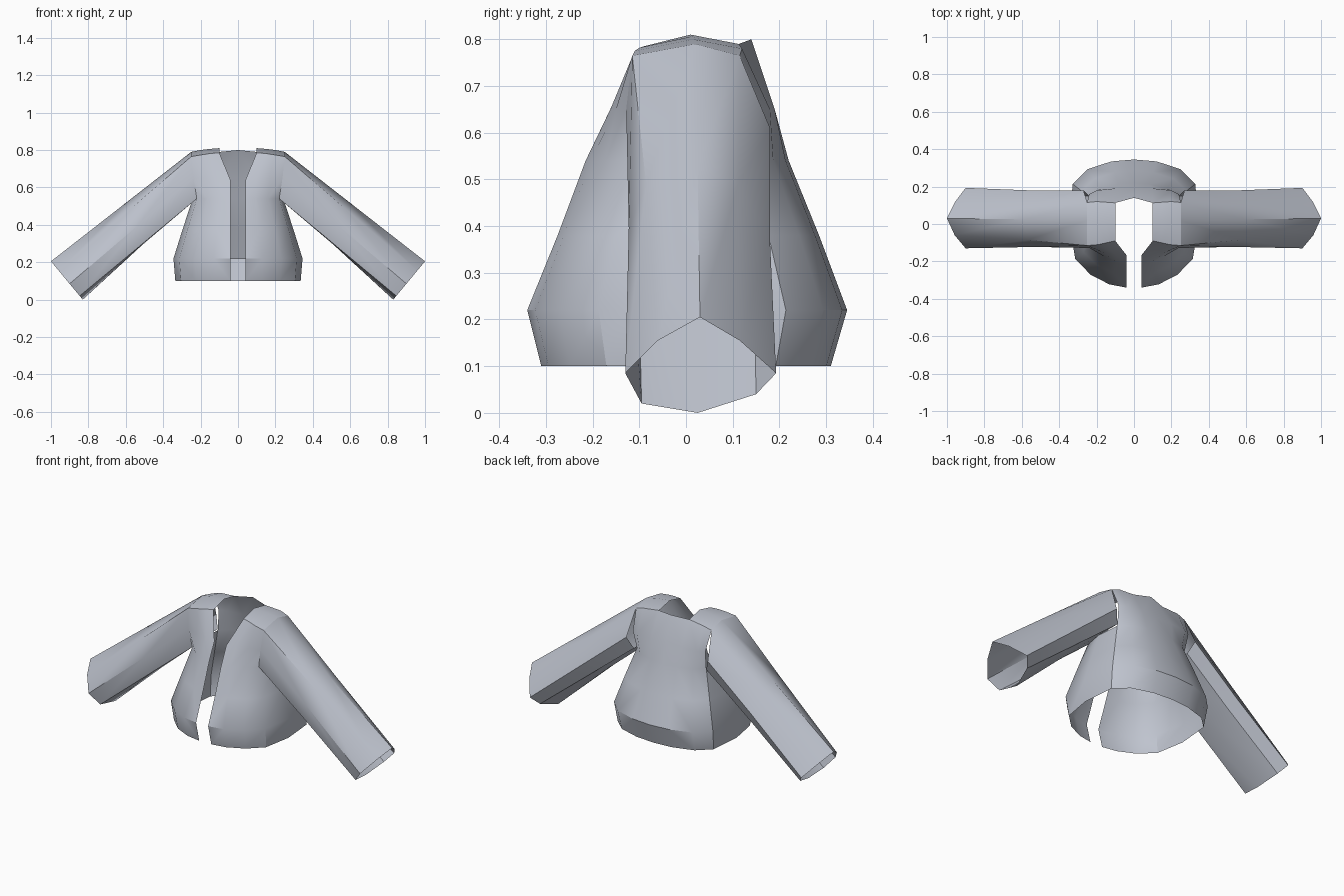
import bpy
import bmesh
from math import radians
from mathutils import Vector

cube = bpy.data.objects.get("Cube")
if cube:
    bpy.data.objects.remove(cube, do_unlink=True)

# One plain cloth colour
cloth = bpy.data.materials.new("blue_grey_cloth")
cloth.use_nodes = True
cloth.diffuse_color = (0.52, 0.55, 0.62, 1)
shader = next(n for n in cloth.node_tree.nodes if n.type == 'BSDF_PRINCIPLED')
shader.inputs["Base Color"].default_value = cloth.diffuse_color


def loft(bm, rows, closed=False):
    """Skin a list of equal-length point rows with quads."""
    grid = [[bm.verts.new(p) for p in row] for row in rows]
    count = len(grid[0])
    for low, high in zip(grid, grid[1:]):
        for c in range(count if closed else count - 1):
            d = (c + 1) % count
            bm.faces.new((low[c], low[d], high[d], high[c]))


def finish(bm, name, angle):
    """Weld, shade and mirror one half of a garment part."""
    bmesh.ops.remove_doubles(bm, verts=bm.verts, dist=0.001)
    mesh = bpy.data.meshes.new(name)
    bm.to_mesh(mesh)
    bm.free()
    mesh.materials.append(cloth)
    mesh.shade_smooth()
    mesh.set_sharp_from_angle(angle=radians(angle))
    obj = bpy.data.objects.new(name, mesh)
    bpy.context.collection.objects.link(obj)
    mirror = obj.modifiers.new("left_and_right", 'MIRROR')
    mirror.use_clip = True
    mirror.merge_threshold = 0.001
    return obj


# Half outline of the torso, from the front opening round to the centre back
outline = [(0, -1), (.38, -.95), (.67, -.8), (.91, -.55), (1, 0),
           (.95, .62), (.72, .85), (.35, .97), (0, 1)]
opening = 0.04


def torso_ring(z, width, front, back):
    ring = []
    for i, (x, y) in enumerate(outline):
        depth = front if y < 0 else back
        ring.append((opening if i == 0 else x * width, y * depth, z))
    return ring


# Skirt of the jacket, from hem to armpit
rings = [torso_ring(*r) for r in (
    (.10, .335, .31, .31),
    (.22, .345, .34, .345),
    (.38, .295, .275, .285),
    (.54, .242, .215, .22))]
armpit = rings[-1]

# Chest, upper back and shoulder yoke
chest = [(opening, -.167, .64), (.1, -.162, .65), (.17, -.15, .65), (.238, -.128, .65)]
neck_front = [(.1, -.09, .785), (.145, -.1, .782), (.19, -.11, .775), (.25, -.115, .765)]
ridge = [(.1, .01, .81), (.15, .012, .806), (.2, .015, .8), (.25, .02, .79)]
blade = [(.24, .16, .65), (.2, .18, .65), (.1, .19, .65), (0, .19, .65)]
neck_back = [(.25, .115, .765), (.2, .12, .78), (.1, .113, .79), (0, .14, .8)]
side, mid, inner = (Vector(p) for p in neck_back[:3])
yoke_back = [inner, (inner + mid) / 2, mid, side]

bm = bmesh.new()
loft(bm, rings)
loft(bm, [armpit[:4], chest, neck_front])
loft(bm, [armpit[5:], blade, neck_back])
loft(bm, [neck_front, ridge, yoke_back])
finish(bm, "jacket_body", 35)

# Sleeves: open tubes from the armhole to the slanted cuff
armhole = [ridge[-1], neck_front[-1], chest[-1], armpit[3],
           armpit[4], (.24, .15, .54), (.27, .18, .61), (.25, .115, .765)]
cuff_profile = [(.03, .205), (-.06, .155), (-.13, .085), (-.095, .02),
                (.025, 0), (.15, .04), (.193, .085), (.115, .155)]
cuff = [(.83 + z * .83, y, z) for y, z in cuff_profile]


def between(t, pinch):
    ring = [Vector(a).lerp(Vector(b), t) for a, b in zip(armhole, cuff)]
    for p in ring:
        p.y = .03 + (p.y - .03) * pinch
    return ring


bm = bmesh.new()
loft(bm, [armhole, between(.45, .96), cuff], closed=True)
finish(bm, "sleeves", 40)
